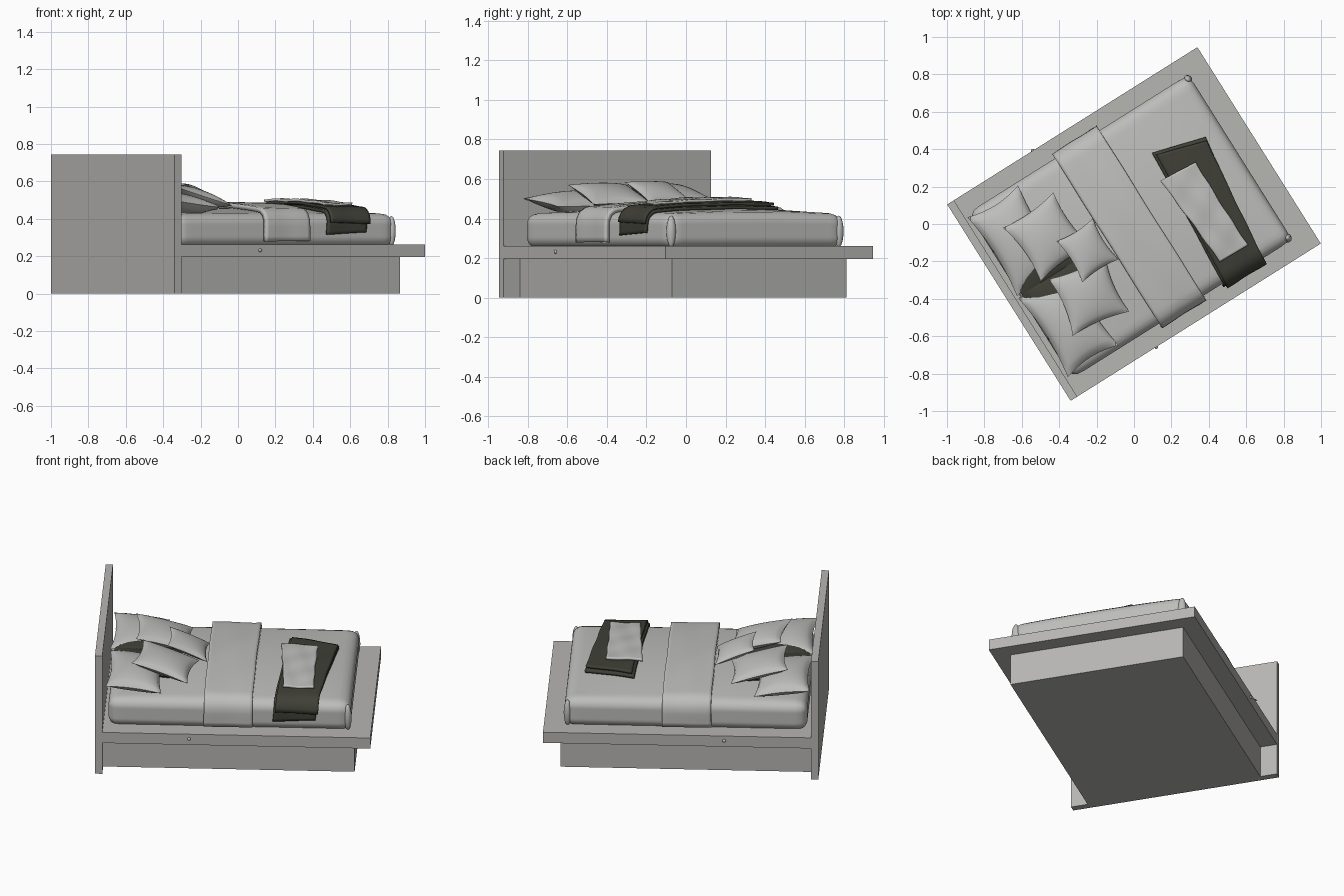
import bpy, bmesh, math
from mathutils import Matrix, Vector

cube = bpy.data.objects.get("Cube")
if cube:
    bpy.data.objects.remove(cube, do_unlink=True)

TURN = Matrix.Rotation(math.radians(32.15), 4, 'Z')   # bed stands diagonally


def material(name, rgb):
    m = bpy.data.materials.new(name)
    m.use_nodes = True
    m.diffuse_color = (*rgb, 1)
    m.node_tree.nodes["Principled BSDF"].inputs["Base Color"].default_value = (*rgb, 1)
    return m


FRAME = material("grey frame", (0.47, 0.465, 0.45))
LINEN = material("light grey linen", (0.51, 0.51, 0.5))
DARK = material("dark charcoal fabric", (0.05, 0.05, 0.038))


def finish(bm, name, mat, smooth=True, thickness=0):
    bmesh.ops.recalc_face_normals(bm, faces=bm.faces)
    bm.transform(TURN)
    mesh = bpy.data.meshes.new(name)
    bm.to_mesh(mesh)
    bm.free()
    mesh.materials.append(mat)
    ob = bpy.data.objects.new(name, mesh)
    bpy.context.collection.objects.link(ob)
    bpy.ops.object.select_all(action='DESELECT')
    ob.select_set(True)
    bpy.context.view_layer.objects.active = ob
    if smooth:
        bpy.ops.object.shade_smooth_by_angle(angle=math.radians(45))
    if thickness:
        mod = ob.modifiers.new("thickness", 'SOLIDIFY')
        mod.thickness = thickness
        mod.offset = 0
    return ob


def box(name, lo, hi, mat):
    bm = bmesh.new()
    bmesh.ops.create_cube(bm, size=1)
    lo, hi = Vector(lo), Vector(hi)
    for v in bm.verts:
        v.co = (lo + hi) / 2 + v.co * (hi - lo)
    finish(bm, name, mat, smooth=False)


# Frame
box("headboard", (-0.79, -0.62, 0), (-0.748, 0.62, 0.745), FRAME)
box("platform", (-0.748, -0.62, 0.195), (0.79, 0.62, 0.262), FRAME)
box("base", (-0.748, -0.52, 0), (0.695, 0.52, 0.195), FRAME)
for side in (-1, 1):
    bm = bmesh.new()
    bmesh.ops.create_uvsphere(bm, u_segments=10, v_segments=6, radius=0.01)
    bmesh.ops.translate(bm, verts=bm.verts, vec=(-0.25, side * 0.62, 0.232))
    finish(bm, "side_knob", FRAME)

# Mattress: rounded box with a gently domed top
HALF, ROUND = 0.522, 0.055
FLAT = HALF - ROUND


def dome(u, v):
    return 0.035 * max(0, 1 - (v / HALF) ** 2) * max(0, 1 - abs(u / 0.72) ** 3)


TOP = 0.425
bm = bmesh.new()
bmesh.ops.create_cube(bm, size=2)
bmesh.ops.subdivide_edges(bm, edges=bm.edges, cuts=29, use_grid_fill=True)
lo, hi = Vector((-0.72, -HALF, 0.25)), Vector((0.672, HALF, TOP))
centre, ext = (lo + hi) / 2, (hi - lo) / 2
inner = ext - Vector((ROUND,) * 3)
for v in bm.verts:
    p = Vector([math.copysign(abs(c) ** 0.75, c) * e for c, e in zip(v.co, ext)])
    core = Vector([max(-i, min(i, c)) for c, i in zip(p, inner)])
    out = p - core
    if out.length > 0:
        p = core + out.normalized() * ROUND
    p += centre
    lift = max(0, (p.z - lo.z) / (hi.z - lo.z))
    p.z += dome(p.x, p.y) * lift
    v.co = p
finish(bm, "mattress", LINEN)

# Folded sheet pleats at the foot corners
for side in (-1, 1):
    bm = bmesh.new()
    bmesh.ops.create_uvsphere(bm, u_segments=16, v_segments=10, radius=1)
    for v in bm.verts:
        v.co = Vector((0.655 + v.co.x * 0.022, side * 0.5 + v.co.y * 0.025,
                       0.335 + v.co.z * 0.08))
    finish(bm, "corner_pleat", LINEN)


def drape(u, t, h):
    """Point on the bed surface, t measured over the top and down the sides."""
    a, sign = abs(t), math.copysign(1, t)
    edge = TOP + dome(u, FLAT)
    if a <= FLAT:
        return Vector((u, t, TOP + dome(u, t) + h))
    angle = min((a - FLAT) / ROUND, math.pi / 2)
    drop = max(0, a - FLAT - ROUND * math.pi / 2)
    r = ROUND + h
    return Vector((u, sign * (FLAT + r * math.sin(angle)),
                   edge - ROUND + r * math.cos(angle) - drop))


def cloth(name, corners, h, mat, thickness, wave=0.0):
    a, b, c, d = [Vector(p) for p in corners]
    bm = bmesh.new()
    bmesh.ops.create_grid(bm, x_segments=16, y_segments=48, size=1)
    for v in bm.verts:
        s, t = (v.co.x + 1) / 2, (v.co.y + 1) / 2
        p = a.lerp(b, s).lerp(d.lerp(c, s), t)
        ripple = wave * (math.sin(9 * s + 5 * t) + math.sin(17 * t - 4 * s))
        v.co = drape(p.x + ripple, p.y, h + ripple)
    finish(bm, name, mat, thickness=thickness)


# Folded duvet band, throw and towel
cloth("duvet_band", [(-0.17, -0.65), (0.11, -0.65), (0.11, 0.65), (-0.17, 0.65)],
      0.016, LINEN, 0.026, 0.001)
cloth("throw_lower", [(0.225, -0.615), (0.47, -0.6), (0.57, 0.19), (0.285, 0.27)],
      0.01, DARK, 0.016, 0.001)
cloth("throw_upper", [(0.24, -0.55), (0.485, -0.555), (0.565, 0.17), (0.3, 0.25)],
      0.029, DARK, 0.014, 0.0012)
cloth("folded_towel", [(0.28, -0.415), (0.455, -0.42), (0.452, 0.105), (0.245, 0.12)],
      0.043, LINEN, 0.014, 0.002)


def pillow(name, at, size, z_head, z_foot, yaw, puff, mat):
    turn = Matrix.Rotation(math.radians(yaw), 3, 'Z')
    rise = (z_foot - z_head) / size[0]
    normal = turn @ Vector((-rise, 0, 1)).normalized()
    bm = bmesh.new()
    for face in (-1, 1):
        old = set(bm.verts)
        bmesh.ops.create_grid(bm, x_segments=20, y_segments=20, size=1)
        for v in set(bm.verts) - old:
            s, t = v.co.x, v.co.y
            x = s * (1 - 0.13 * (1 - t * t)) * size[0] / 2
            y = t * (1 - 0.1 * (1 - s * s)) * size[1] / 2
            p = turn @ Vector((x, y, rise * x))
            fill = max(0, (1 - s * s) * (1 - t * t)) ** 0.5
            v.co = (p + Vector((*at, (z_head + z_foot) / 2))
                    + normal * face * puff * fill)
    bmesh.ops.remove_doubles(bm, verts=bm.verts, dist=0.0005)
    finish(bm, name, mat)


# Pillows: a flat pair, a dark pair, a leaning pair and a small cushion
for side in (-1, 1):
    pillow("back_pillow", (-0.575, side * 0.255), (0.32, 0.5), 0.5, 0.46, 0, 0.06, LINEN)
    pillow("dark_pillow", (-0.51, side * 0.12), (0.42, 0.33), 0.5, 0.45, 0, 0.04, DARK)
pillow("left_cushion", (-0.43, 0.19), (0.33, 0.35), 0.565, 0.475, 3, 0.045, LINEN)
pillow("right_cushion", (-0.407, -0.195), (0.33, 0.33), 0.57, 0.47, -9, 0.045, LINEN)
pillow("small_cushion", (-0.285, 0.013), (0.23, 0.26), 0.585, 0.485, 0, 0.035, LINEN)
